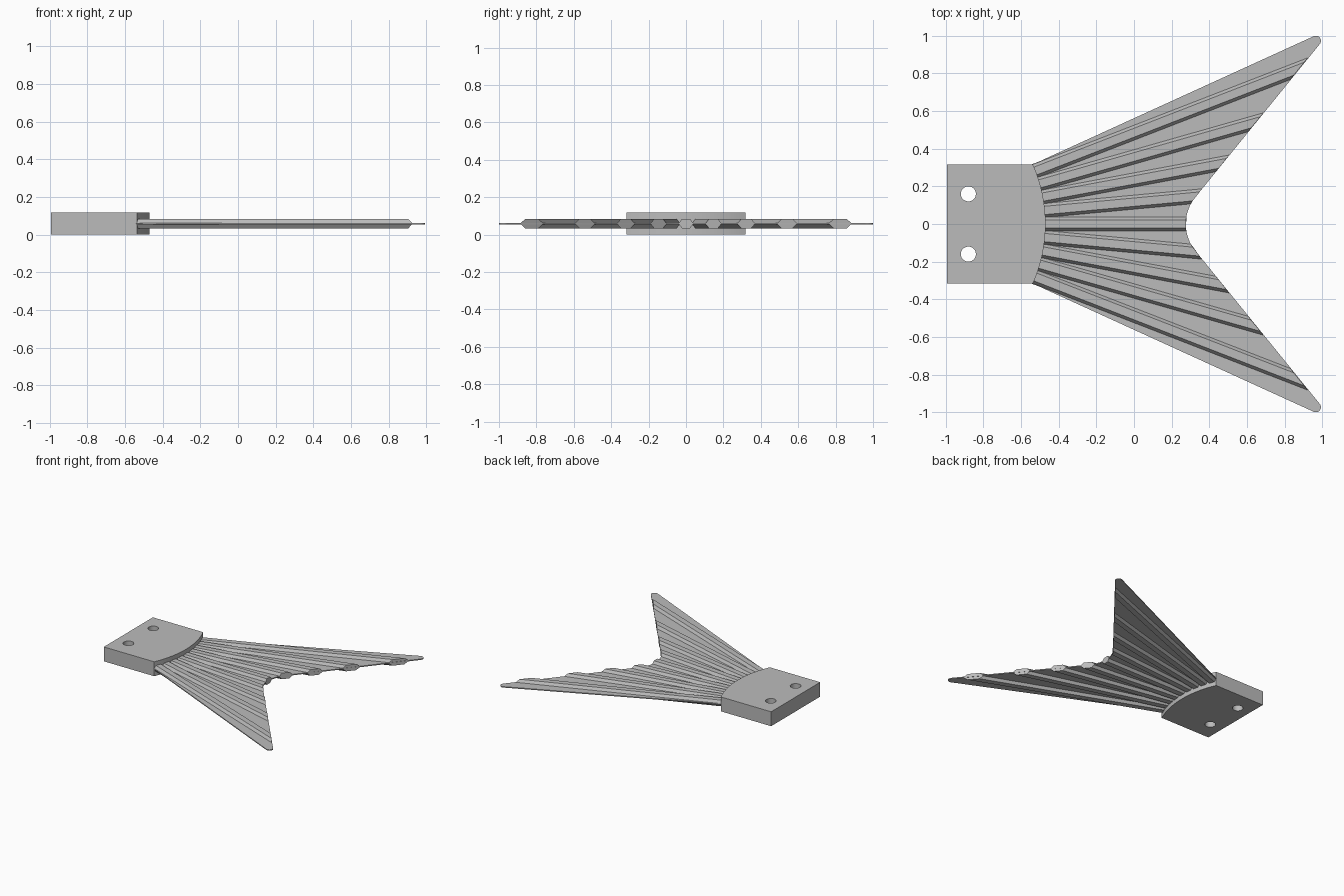
import bpy, bmesh, math
from mathutils import Vector

cube = bpy.data.objects.get("Cube")
if cube:
    bpy.data.objects.remove(cube, do_unlink=True)

grey = bpy.data.materials.new("light_grey")
grey.use_nodes = True
colour = (0.5, 0.5, 0.5, 1)
grey.diffuse_color = colour
grey.node_tree.nodes["Principled BSDF"].inputs["Base Color"].default_value = colour

APEX_X, MOUNT_R = -1.25, 0.78      # ribs fan out from this point
MID_Z = 0.059
NOTCH_X, NOTCH_R = 0.275, 0.224    # rounded notch of the trailing edge
SWEEP = math.radians(51.1)         # straight part of the trailing edge
join_x = NOTCH_X + NOTCH_R * (1 - math.sin(SWEEP))
join_y = NOTCH_R * math.cos(SWEEP)


def arc(cx, cy, r, start, end, n):
    """Points along an arc, angles in degrees."""
    angles = [math.radians(start + (end - start) * i / n) for i in range(n + 1)]
    return [(cx + r * math.cos(a), cy + r * math.sin(a)) for a in angles]


def plate(name, loops, thickness):
    """Flat plate from closed outlines; inner outlines become holes."""
    curve = bpy.data.curves.new(name, "CURVE")
    curve.dimensions = "2D"
    curve.fill_mode = "BOTH"
    curve.extrude = thickness / 2
    for loop in loops:
        spline = curve.splines.new("POLY")
        spline.points.add(len(loop) - 1)
        for point, (x, y) in zip(spline.points, loop):
            point.co = (x, y, 0, 1)
        spline.use_cyclic_u = True
    obj = bpy.data.objects.new(name, curve)
    obj.location.z = MID_Z
    bpy.context.collection.objects.link(obj)
    bpy.ops.object.select_all(action="DESELECT")
    obj.select_set(True)
    bpy.context.view_layer.objects.active = obj
    bpy.ops.object.convert(target="MESH")
    obj = bpy.context.object
    obj.data.materials.clear()
    obj.data.materials.append(grey)
    bm = bmesh.new()
    bm.from_mesh(obj.data)
    bmesh.ops.remove_doubles(bm, verts=bm.verts, dist=0.0001)
    bmesh.ops.recalc_face_normals(bm, faces=bm.faces)
    bm.to_mesh(obj.data)
    bm.free()
    bpy.ops.object.shade_smooth_by_angle(angle=math.radians(25))
    return obj


# Mounting block with a rounded front and two screw holes
half = 0.317
spread = math.degrees(math.asin(half / MOUNT_R))
block = [(-0.993, half), (-0.993, -half)] + arc(APEX_X, 0, MOUNT_R, -spread, spread, 32)
holes = [arc(-0.88, s * 0.16, 0.04, 0, 352.5, 47) for s in (-1, 1)]
plate("mounting_block", [block] + holes, 2 * MID_Z)

# Thin forked membrane with rounded tips
edge = 24.2
root = arc(APEX_X, 0, 0.7, 0, edge - 0.3, 6)
tip = arc(0.966, 0.973, 0.027, 90 + edge, -38.9, 10)
notch = arc(NOTCH_X + NOTCH_R, 0, NOTCH_R, 90 + math.degrees(SWEEP), 180, 12)
side = root + tip + notch
plate("fin_membrane", [side + [(x, -y) for x, y in reversed(side[1:-1])]], 0.008)


def trailing_x(y):
    """Trailing edge of the fin at a given y."""
    y = abs(y)
    if y < join_y:
        return NOTCH_X + NOTCH_R - math.sqrt(NOTCH_R ** 2 - y ** 2)
    return join_x + (y - join_y) / math.tan(SWEEP)


def rib(name, degrees):
    """Six-sided bar running out to the trailing edge."""
    a = math.radians(degrees)
    along = Vector((math.cos(a), math.sin(a), 0))
    across = Vector((-along.y, along.x, 0))
    section = [(-0.04, 0), (-0.022, -0.025), (0.022, -0.025),
               (0.04, 0), (0.022, 0.025), (-0.022, 0.025)]
    bm = bmesh.new()
    inner, outer = [], []
    for offset, z in section:
        start = Vector((APEX_X, 0, MID_Z + z)) + across * offset
        low, high = 0.7, 3.0
        for _ in range(40):
            mid = (low + high) / 2
            p = start + along * mid
            if p.x < trailing_x(p.y):
                low = mid
            else:
                high = mid
        inner.append(bm.verts.new(start + along * 0.7))
        outer.append(bm.verts.new(start + along * low))
    bm.faces.new(inner)
    bm.faces.new(outer)
    for i in range(len(section)):
        j = (i + 1) % len(section)
        bm.faces.new((inner[i], inner[j], outer[j], outer[i]))
    bmesh.ops.recalc_face_normals(bm, faces=bm.faces)
    mesh = bpy.data.meshes.new(name)
    bm.to_mesh(mesh)
    bm.free()
    mesh.materials.append(grey)
    bpy.context.collection.objects.link(bpy.data.objects.new(name, mesh))


# Nine ribs fanned evenly across the fin
rib("centre_rib", 0)
for i in range(1, 5):
    rib(f"left_rib_{i}", i * 5.3)
    rib(f"right_rib_{i}", -i * 5.3)
